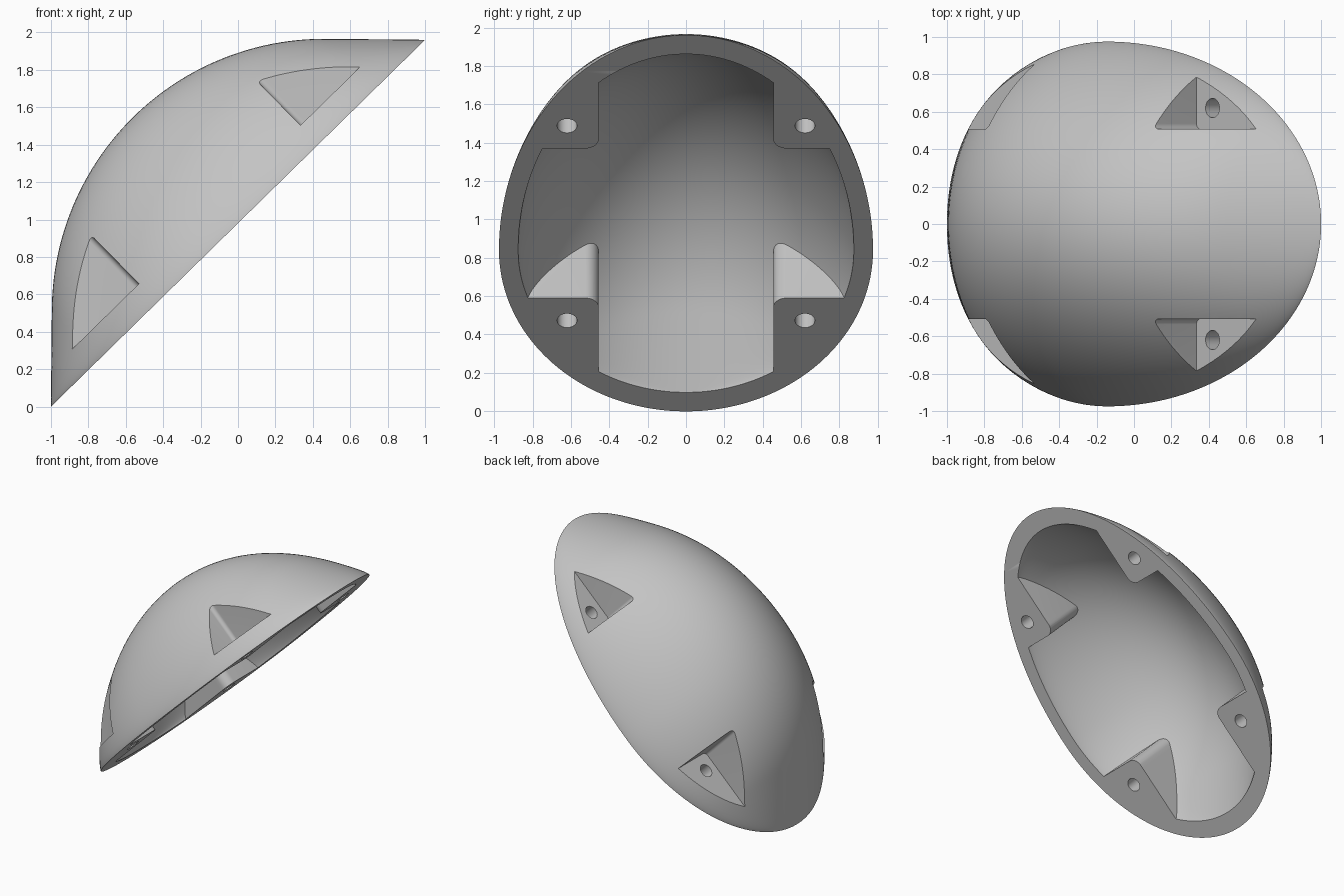
import bpy, bmesh
from math import sin, cos, pi, sqrt
from mathutils import Matrix, Vector

if "Cube" in bpy.data.objects:
    bpy.data.objects.remove(bpy.data.objects["Cube"], do_unlink=True)

# Local frame: u along the slanted opening, v across it, w out of the dome
TILT = Matrix(((0.714, 0, -0.70, 0), (0, 1, 0, 0), (0.70, 0, 0.714, 0.98), (0, 0, 0, 1)))
ARC, DROP = 1.456, 0.658


def make_object(name, bm):
    bmesh.ops.recalc_face_normals(bm, faces=bm.faces)
    bm.transform(TILT)
    mesh = bpy.data.meshes.new(name)
    bm.to_mesh(mesh)
    bm.free()
    ob = bpy.data.objects.new(name, mesh)
    bpy.context.collection.objects.link(ob)
    return ob


def dome(name, inset=0.0, skirt=0.0, rows=96, cols=64):
    """Egg-shaped dome made of cross-sections along u."""
    radius = ARC - inset
    end = radius * sqrt(2) - DROP
    bm = bmesh.new()
    rings = []
    for i in range(rows + 1):
        u = end * cos(0.02 + (pi - 0.04) * i / rows)
        # Half width: two half ellipses meeting at the widest point
        semi = end + 0.2 if u > -0.2 else end - 0.2
        a = (0.975 - inset) * sqrt(max(0, 1 - ((u + 0.2) / semi) ** 2))
        # Height: an arc with straight tangents at both tips
        if abs(u) < radius / sqrt(2):
            h = sqrt(radius ** 2 - u * u) - DROP
        else:
            h = end - abs(u)
        pts = []
        for j in range(cols + 1):
            p = pi * j / cols
            pts.append((u, a * cos(p), h * max(0, sin(p)) ** (2 / 1.3)))
        if skirt:
            pts += [(u, -a, -skirt), (u, a, -skirt)]
        rings.append([bm.verts.new(p) for p in pts])
    n = len(rings[0])
    for r, s in zip(rings, rings[1:]):
        for j in range(n):
            k = (j + 1) % n
            bm.faces.new((r[j], r[k], s[k], s[j]))
    bm.faces.new(rings[0])
    bm.faces.new(rings[-1])
    return make_object(name, bm)


def corner_prism(name, su, sv, u, v, fillet, low):
    """Block filling one corner outward from (u, v), with a rounded inner edge."""
    far = 2.0
    pts = [(far, v), (far, far), (u, far)]
    for i in range(9):
        t = pi + pi / 2 * i / 8
        pts.append((u + fillet + fillet * cos(t), v + fillet + fillet * sin(t)))
    bm = bmesh.new()
    face = bm.faces.new([bm.verts.new((su * x, sv * y, low)) for x, y in pts])
    ext = bmesh.ops.extrude_face_region(bm, geom=[face])["geom"]
    top = [g for g in ext if isinstance(g, bmesh.types.BMVert)]
    bmesh.ops.translate(bm, verts=top, vec=Vector((0, 0, far - low)))
    return make_object(name, bm)


def screw_hole(name, su, sv):
    bm = bmesh.new()
    bmesh.ops.create_cone(bm, cap_ends=True, segments=32, radius1=0.052, radius2=0.052,
                          depth=0.5, matrix=Matrix.Translation((su * 0.725, sv * 0.62, 0.05)))
    return make_object(name, bm)


def cut(ob, cutter):
    mod = ob.modifiers.new("cut", "BOOLEAN")
    mod.operation = "DIFFERENCE"
    mod.solver = "EXACT"
    mod.object = cutter
    bpy.context.view_layer.objects.active = ob
    bpy.ops.object.modifier_apply(modifier=mod.name)
    bpy.data.objects.remove(cutter, do_unlink=True)


shell = dome("shell_cover")
cavity = dome("cavity_cutter", inset=0.1, skirt=0.1)
corners = [(su, sv) for su in (1, -1) for sv in (1, -1)]

# Leave four mounting posts standing inside the cavity
for su, sv in corners:
    cut(cavity, corner_prism("post_cutter", su, sv, 0.557, 0.455, 0.07, -0.5))
cut(shell, cavity)

# Outer pockets and screw holes over the posts
for su, sv in corners:
    cut(shell, corner_prism("pocket_cutter", su, sv, 0.605, 0.507, 0.03, 0.14))
    cut(shell, screw_hole("hole_cutter", su, sv))

# Grey plastic
grey = bpy.data.materials.new("grey_plastic")
grey.use_nodes = True
colour = (0.55, 0.55, 0.55, 1)
grey.diffuse_color = colour
grey.node_tree.nodes["Principled BSDF"].inputs["Base Color"].default_value = colour
shell.data.materials.clear()
shell.data.materials.append(grey)
for poly in shell.data.polygons:
    poly.material_index = 0

bpy.ops.object.select_all(action="DESELECT")
shell.select_set(True)
bpy.context.view_layer.objects.active = shell
bpy.ops.object.shade_smooth_by_angle(angle=0.5)
